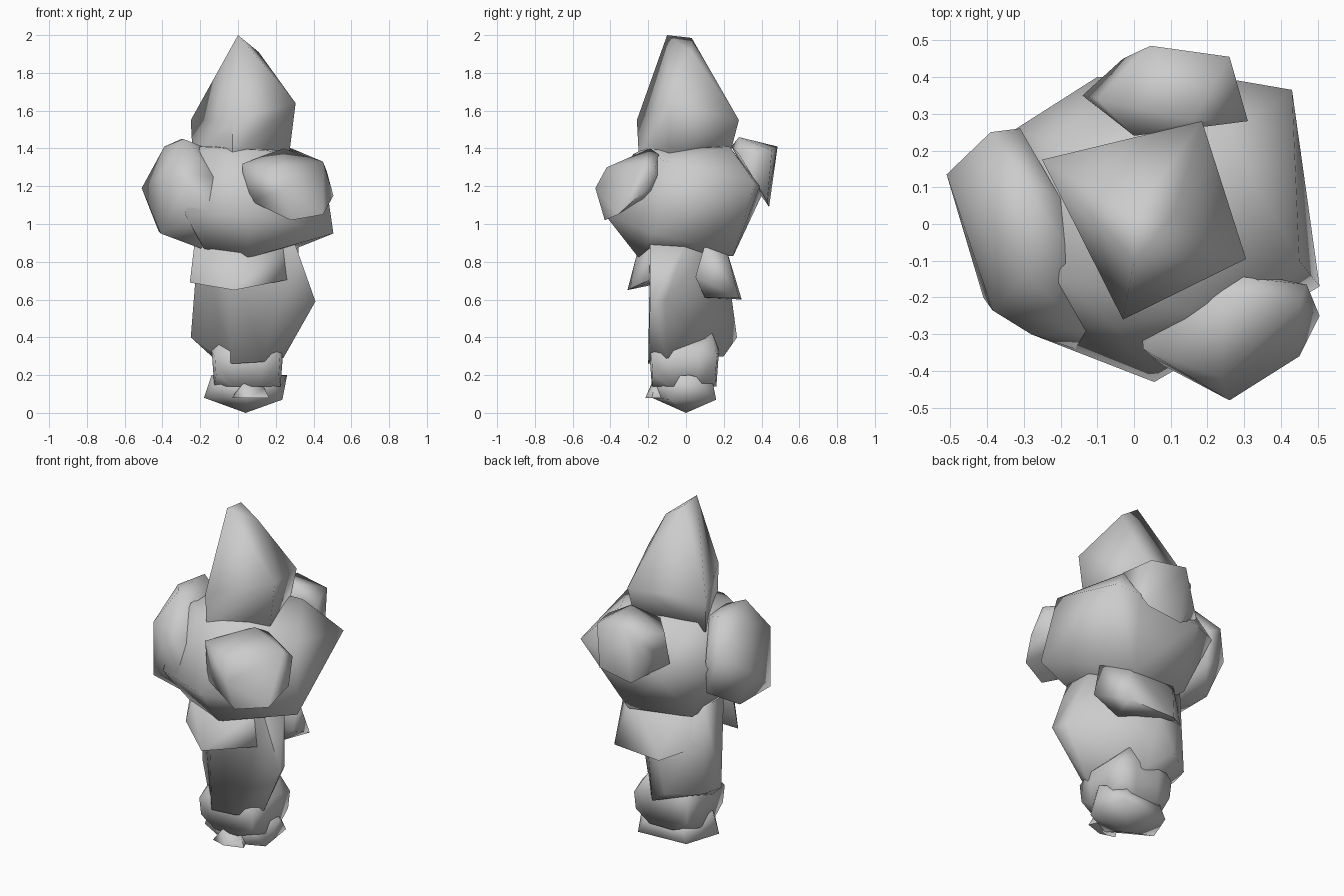
import bpy, bmesh
from math import cos, sin, radians


def hull(name, pts, angle=85):
    """Wrap a few guide points in a faceted convex lump, softly shaded."""
    bm = bmesh.new()
    for p in pts:
        bm.verts.new(p)
    bmesh.ops.convex_hull(bm, input=bm.verts[:])
    loose = [v for v in bm.verts if not v.link_faces]
    bmesh.ops.delete(bm, geom=loose, context='VERTS')
    bmesh.ops.recalc_face_normals(bm, faces=bm.faces[:])
    mesh = bpy.data.meshes.new(name)
    bm.to_mesh(mesh)
    bm.free()
    ob = bpy.data.objects.new(name, mesh)
    bpy.context.collection.objects.link(ob)
    bpy.ops.object.select_all(action='DESELECT')
    ob.select_set(True)
    bpy.context.view_layer.objects.active = ob
    bpy.ops.object.shade_smooth_by_angle(angle=radians(angle))
    return ob


def ring(z, cx, cy, rx, ry, sides, turn=0):
    """Points of a flat polygon ring."""
    return [(cx + rx * cos(radians(turn + 360 * i / sides)),
             cy + ry * sin(radians(turn + 360 * i / sides)), z) for i in range(sides)]


# Pointed four-sided top
hull("pointed_crown", [
    (0, -.1, 2.0), (0, .03, 1.985), (.11, .03, 1.91),
    (-.25, .175, 1.55), (.185, .28, 1.55), (.305, -.095, 1.64), (-.03, -.26, 1.55),
    (-.24, .16, 1.36), (.17, .23, 1.36), (.27, -.09, 1.36), (-.03, -.25, 1.36)])

# Broad central mass
hull("central_mass", [
    (.05, -.25, .82), (.33, .12, .88), (.2, .25, .83), (-.18, .2, .86), (-.18, -.2, .87),
    (.505, -.17, .95), (.43, .365, 1.22), (.285, .39, 1.2), (.055, -.43, 1.05),
    (-.28, -.3, 1.05), (-.32, .26, 1.2), (-.1, .4, 1.15),
    (.45, -.1, 1.33), (.26, .23, 1.41), (-.2, .2, 1.41), (-.2, -.15, 1.41),
    (.15, -.24, 1.39), (-.05, -.28, 1.37)])

# Lobes around the mass
hull("front_lobe", [
    (.025, -.34, 1.32), (.02, -.28, 1.2), (.24, -.19, 1.4), (.24, -.42, 1.3),
    (.3, -.145, 1.37), (.47, -.165, 1.28), (.45, -.22, 1.33), (.505, -.25, 1.15),
    (.26, -.48, 1.19), (.45, -.36, 1.05), (.28, -.43, 1.02), (.07, -.38, 1.12),
    (.25, -.12, 1.2)])
hull("left_lobe", [
    (-.51, .135, 1.19), (-.39, .25, 1.3), (-.31, .26, 1.25), (-.3, .12, 1.45), (-.39, 0, 1.41),
    (-.29, -.14, 1.45), (-.385, -.235, 1.28), (-.28, -.3, 1.2), (-.16, -.34, 1.07),
    (-.13, -.29, 1.25), (-.17, -.15, .86), (-.41, -.2, .95), (-.42, .1, .96),
    (-.3, .24, 1.05), (-.16, -.1, 1.4), (-.2, .07, 1.41)])
hull("back_lobe", [
    (.045, .485, 1.41), (.26, .455, 1.39), (.16, .28, 1.46), (.31, .28, 1.37),
    (0, .24, 1.41), (.26, .43, 1.12), (.05, .44, 1.09), (-.14, .35, 1.22),
    (-.1, .34, 1.38), (-.03, .45, 1.25)])

# Trunk under the mass
hull("trunk", [
    (-.21, -.05, .9), (-.06, -.19, .9), (.3, -.19, .9), (.3, 0, .9), (.18, .14, .9),
    (-.21, .13, .9), (.41, -.19, .59), (.38, -.11, .59), (-.25, .03, .4), (-.22, .15, .4),
    (-.05, .27, .4), (.08, .2, .3), (.24, -.1, .29), (-.03, -.2, .26),
    (.13, -.2, .27), (-.14, -.05, .3), (.02, .24, .62)])

# Flared skirts, front and back
hull("front_skirt", [
    (-.23, -.1, .9), (-.16, -.2, .9), (.02, -.25, .88), (.26, -.18, .9), (.24, -.08, .9),
    (-.255, -.12, .69), (-.02, -.31, .65), (.29, -.18, .71), (.22, -.08, .72)])
hull("back_skirt", [
    (.32, .1, .89), (.2, .21, .88), (-.1, .2, .88), (-.2, .1, .88),
    (.27, .28, .61), (-.03, .295, .6), (-.21, .14, .68), (.32, .05, .72), (.2, .1, .61)])

# Foot section
hull("lower_block",
     ring(.14, .05, -.01, .19, .185, 8, 22.5) + ring(.33, .05, -.01, .205, .2, 8, 22.5)
     + ring(.2, .05, -.01, .235, .235, 4, 45) + ring(.3, .05, -.01, .245, .245, 4, 45)
     + [(-.08, -.08, .42), (-.08, .12, .42), (.15, .14, .42), (.15, -.12, .4)])
hull("base", [
    (.04, 0, 0), (-.18, -.05, .08), (-.1, .14, .07), (.2, .16, .07), (.235, -.08, .07),
    (.05, -.18, .08), (-.14, -.05, .2), (-.06, .13, .17), (.16, .14, .17),
    (.26, .02, .2), (.16, -.15, .19), (-.06, -.16, .18)])
hull("toe", [
    (-.03, -.19, .08), (.06, -.215, .08), (.165, -.18, .08), (.03, -.18, .16),
    (.14, -.17, .13), (.04, -.05, .2), (.1, -.05, .08)])
